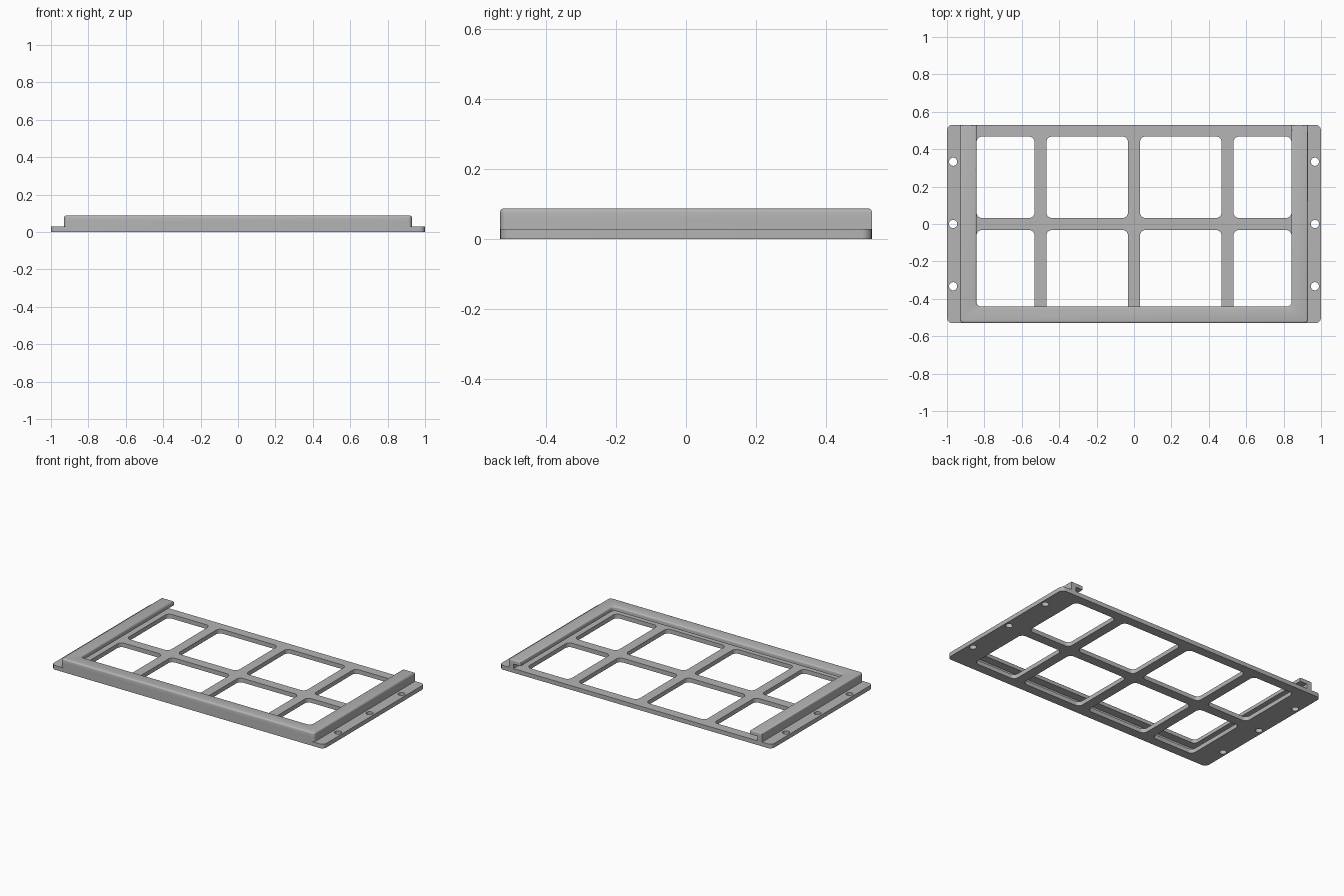
import bpy, bmesh, math
from mathutils import Vector

cube = bpy.data.objects.get("Cube")
if cube:
    bpy.data.objects.remove(cube)

grey = bpy.data.materials.new("plain_grey")
grey.use_nodes = True
COLOUR = (0.46, 0.46, 0.46, 1)
grey.diffuse_color = COLOUR
grey.node_tree.nodes["Principled BSDF"].inputs["Base Color"].default_value = COLOUR


def rounded(corners, steps=6):
    """Outline from (x, y, radius) right-angled corners."""
    pts = []
    for i, (x, y, r) in enumerate(corners):
        p = Vector((x, y))
        if r == 0:
            pts.append(p)
            continue
        d1 = (Vector(corners[i - 1][:2]) - p).normalized()
        d2 = (Vector(corners[(i + 1) % len(corners)][:2]) - p).normalized()
        c = p + r * (d1 + d2)
        for k in range(steps + 1):
            t = math.pi / 2 * k / steps
            pts.append(c - r * (d2 * math.cos(t) + d1 * math.sin(t)))
    return pts


def rect(x0, x1, y0, y1, r):
    return rounded([(x0, y0, r), (x1, y0, r), (x1, y1, r), (x0, y1, r)])


def circle(x, y, r, n=24):
    return [Vector((x + r * math.cos(math.tau * k / n),
                    y + r * math.sin(math.tau * k / n))) for k in range(n)]


def slab(name, loops, z0, z1, top_bevel=0):
    """Extrude an outline, with any inner loops as holes."""
    bm = bmesh.new()
    edges = []
    for pts in loops:
        vs = [bm.verts.new((p.x, p.y, z0)) for p in pts]
        edges += [bm.edges.new((vs[i - 1], vs[i])) for i in range(len(vs))]
    bmesh.ops.triangle_fill(bm, edges=edges, use_beauty=True, normal=(0, 0, 1))
    ext = bmesh.ops.extrude_face_region(bm, geom=bm.faces[:])
    for v in ext["geom"]:
        if isinstance(v, bmesh.types.BMVert):
            v.co.z = z1
    bmesh.ops.recalc_face_normals(bm, faces=bm.faces[:])
    bmesh.ops.dissolve_limit(bm, angle_limit=0.01, verts=[], edges=bm.edges[:])
    if top_bevel:
        rim = [e for e in bm.edges if all(v.co.z > z1 - 1e-4 for v in e.verts)
               and len(e.link_faces) == 2 and e.calc_face_angle() > 1]
        bmesh.ops.bevel(bm, geom=rim, offset=top_bevel, segments=3,
                        profile=0.5, affect='EDGES', clamp_overlap=True)
    me = bpy.data.meshes.new(name)
    bm.to_mesh(me)
    bm.free()
    me.materials.append(grey)
    ob = bpy.data.objects.new(name, me)
    bpy.context.collection.objects.link(ob)
    bpy.ops.object.select_all(action='DESELECT')
    ob.select_set(True)
    bpy.context.view_layer.objects.active = ob
    bpy.ops.object.shade_smooth_by_angle(angle=math.radians(35))
    return ob


def u_shape(width, r_in):
    """U outline, open at the back."""
    X, Y = 0.93, 0.53
    xi, yi = X - width, width - Y
    return rounded([(-X, Y, 0), (-X, -Y, 0.02), (X, -Y, 0.02), (X, Y, 0),
                    (xi, Y, 0), (xi, yi, r_in), (-xi, yi, r_in), (-xi, Y, 0)])


PLATE, LIP, TOP = 0.028, 0.058, 0.087

# Base plate with eight windows and six screw holes
loops = [rect(-1, 1, -0.53, 0.53, 0.03)]
for s in (-1, 1):
    for a, b in ((0.032, 0.468), (0.532, 0.842)):
        x0, x1 = sorted((s * a, s * b))
        loops += [rect(x0, x1, y0, y0 + 0.436, 0.03) for y0 in (-0.468, 0.032)]
    loops += [circle(s * 0.967, y, 0.022) for y in (-0.333, 0, 0.333)]
slab("base_plate", loops, 0, PLATE)

# Upright rail wall and the lip that overhangs it
slab("rail_wall", [u_shape(0.035, 0.005)], PLATE, LIP)
slab("rail_lip", [u_shape(0.088, 0.025)], LIP, TOP, 0.01)
